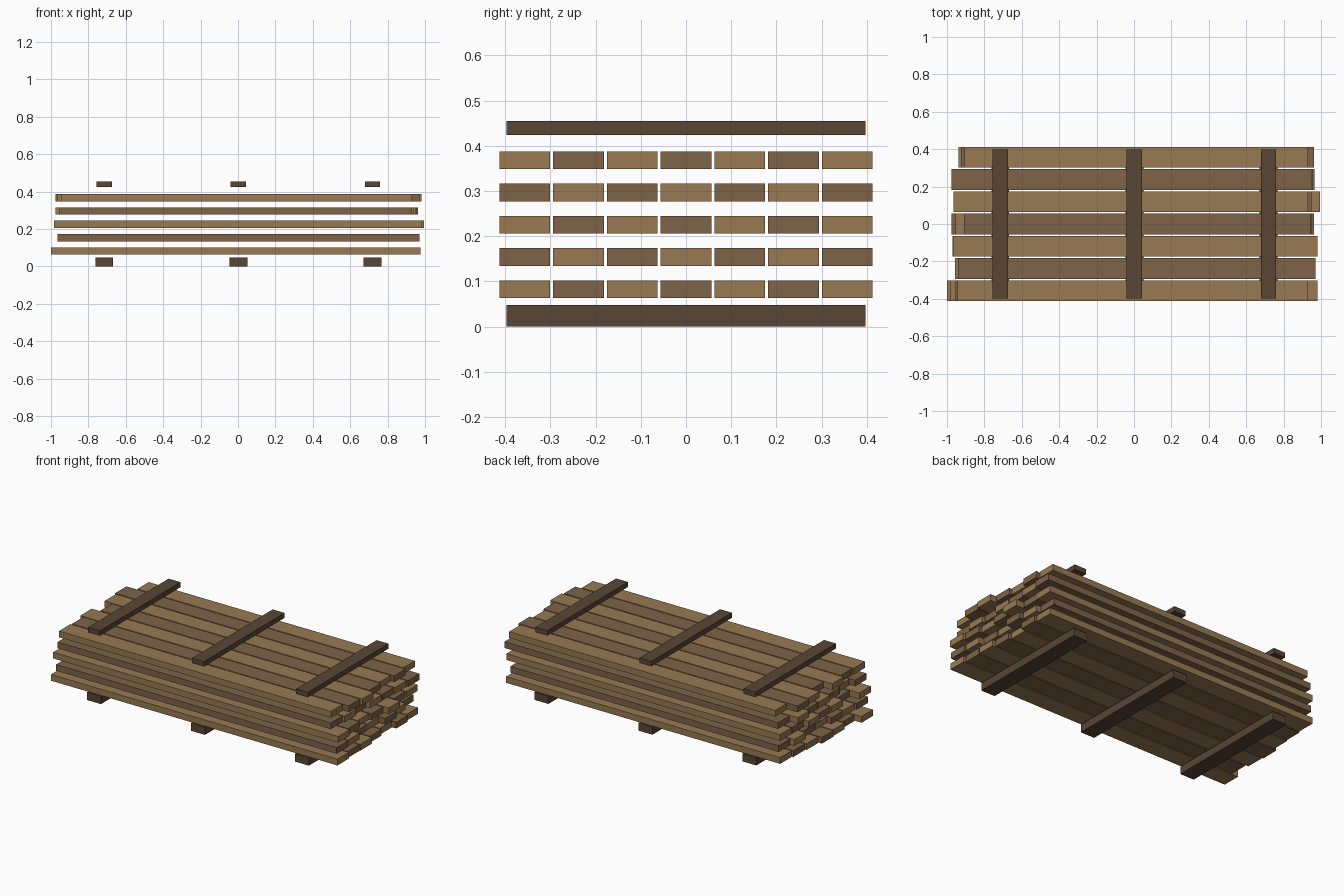
import bpy, bmesh, random
from mathutils import Vector

if "Cube" in bpy.data.objects:
    bpy.data.objects.remove(bpy.data.objects["Cube"])

random.seed(4)


def material(name, color):
    m = bpy.data.materials.new(name)
    m.diffuse_color = (*color, 1)
    m.use_nodes = True
    m.node_tree.nodes["Principled BSDF"].inputs["Base Color"].default_value = m.diffuse_color
    return m


LIGHT = material("light_wood", (0.31, 0.195, 0.085))
DARK = material("mid_wood", (0.21, 0.125, 0.065))
BEARER = material("dark_wood", (0.098, 0.061, 0.036))


def box(name, lo, hi, mat):
    lo, hi = Vector(lo), Vector(hi)
    bm = bmesh.new()
    bmesh.ops.create_cube(bm, size=1)
    for v in bm.verts:
        v.co = (lo + hi) / 2 + v.co * (hi - lo)
    me = bpy.data.meshes.new(name)
    bm.to_mesh(me)
    bm.free()
    me.materials.append(mat)
    bpy.context.collection.objects.link(bpy.data.objects.new(name, me))


# Bearers below and strips on top
for x in (-0.715, 0.002, 0.719):
    box("ground_bearer", (x - 0.048, -0.397, 0), (x + 0.048, 0.397, 0.048), BEARER)
    box("top_strip", (x - 0.041, -0.397, 0.424), (x + 0.041, 0.397, 0.455), BEARER)

# Outermost plank ends per layer and per column
layer_lim = [(-1.0, 0.975), (-0.97, 0.98), (-0.99, 0.995), (-0.985, 0.97), (-0.975, 0.985)]
col_lim = [(-1.0, 0.98), (-0.965, 0.97), (-0.99, 0.98), (-0.98, 0.97),
           (-1.0, 0.995), (-0.985, 0.99), (-0.965, 0.965)]
# Known ends of the front column and the top layer
front = [(-1.0, 0.975), (-0.965, 0.97), (-0.985, 0.98), (-0.955, 0.93), (-0.945, 0.93)]
top = [(-0.945, 0.93), (-0.94, 0.97), (-0.965, 0.98), (-0.91, 0.945),
       (-0.965, 0.93), (-0.975, 0.95), (-0.905, 0.93)]

# Stacked planks in alternating tones, with uneven ends
for layer in range(5):
    z = 0.063 + 0.0714 * layer
    for col in range(7):
        y = (col - 3) * 0.119
        if layer == 4:
            x0, x1 = top[col]
        elif col == 0:
            x0, x1 = front[layer]
        else:
            x0 = max(layer_lim[layer][0], col_lim[col][0]) + random.uniform(0, 0.05)
            x1 = min(layer_lim[layer][1], col_lim[col][1]) - random.uniform(0, 0.05)
            if (layer, col) == (2, 4):
                x1 = 0.995
        box("plank", (x0, y - 0.056, z), (x1, y + 0.056, z + 0.039),
            DARK if (layer + col) % 2 else LIGHT)
